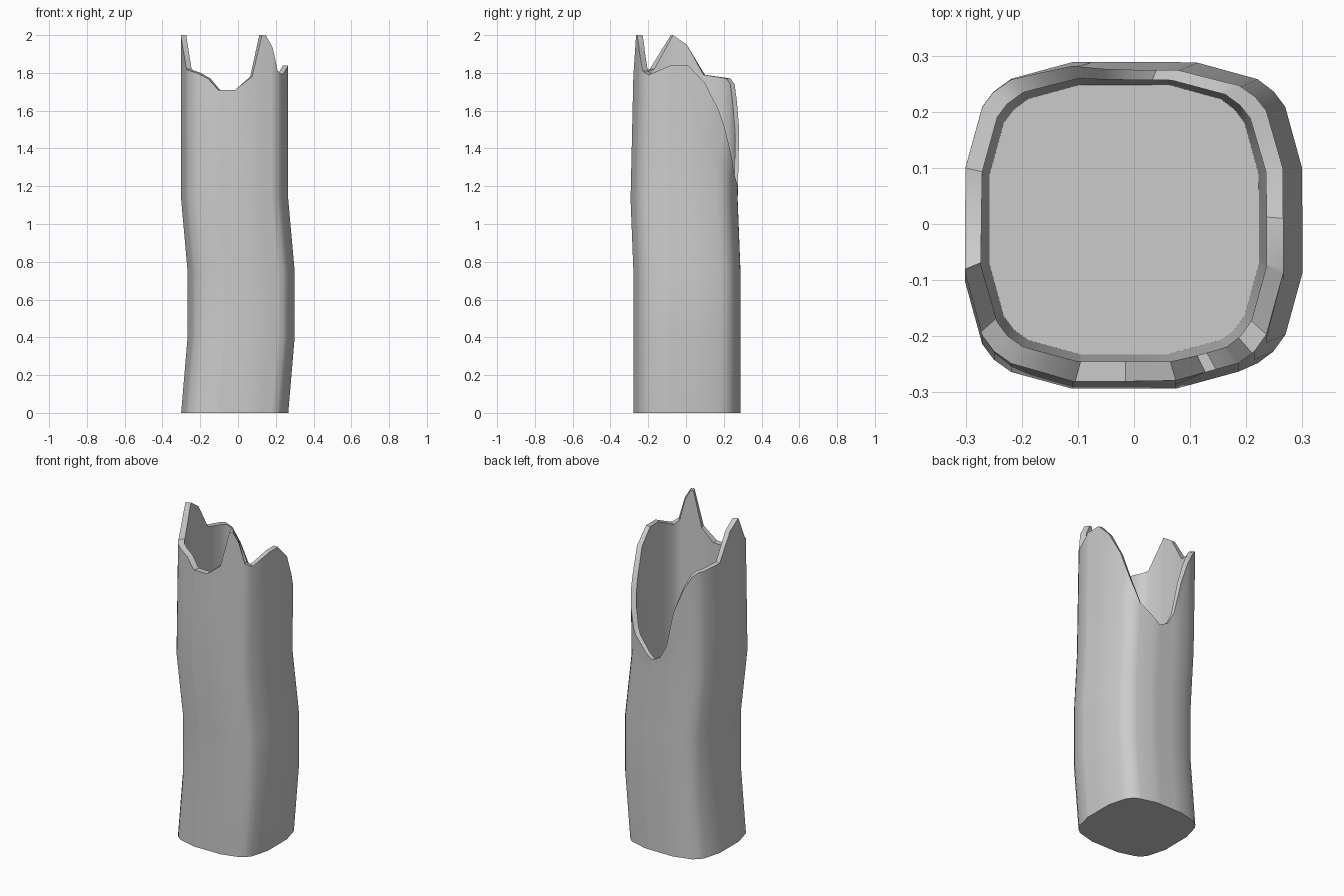
import bpy, bmesh, math

if "Cube" in bpy.data.objects:
    bpy.data.objects.remove(bpy.data.objects["Cube"])

# Rounded-square cross-section (one quarter, repeated four times)
QUARTER = [(.2835, -.093), (.2835, .093), (.253, .204), (.232, .232), (.204, .253)]
SECTION = []
for q in range(4):
    c, s = round(math.cos(q * math.pi / 2)), round(math.sin(q * math.pi / 2))
    SECTION += [(x * c - y * s, x * s + y * c) for x, y in QUARTER]

# Centre line of the outer surface: z, x offset, y offset
SPINE = [(0, -.0175, .005), (.4, .0165, .005), (.75, .0165, .005),
         (1.13, -.0175, -.01), (1.8, -.0175, .005), (2.1, -.0175, .005)]
CX, CY = -.0175, .005

# Broken rim: x, y, height, counterclockwise from the right side
RIM = [(.265, -.08, 1.84), (.265, .01, 1.84), (.265, .1, 1.75), (.245, .18, 1.6),
       (.215, .235, 1.42), (.17, .265, 1.28), (.08, .29, 1.2), (.04, .29, 1.17),
       (-.015, .29, 1.2), (-.06, .29, 1.28), (-.11, .29, 1.5), (-.17, .275, 1.65),
       (-.22, .26, 1.74), (-.25, .235, 1.77), (-.3, .1, 1.79), (-.3, 0, 1.95),
       (-.3, -.08, 2.0), (-.27, -.19, 1.82), (-.22, -.25, 1.8), (-.16, -.265, 1.77),
       (-.105, -.28, 1.71), (-.015, -.28, 1.71), (.075, -.28, 1.78), (.13, -.27, 2.0),
       (.15, -.265, 2.0), (.185, -.255, 1.94), (.215, -.235, 1.81), (.24, -.2, 1.79)]
TAU = 2 * math.pi


def angle(x, y):
    return math.atan2(y, x) % TAU


rim = sorted((angle(x - CX, y - CY), z) for x, y, z in RIM)


def lerp_table(table, t):
    for a, b in zip(table, table[1:]):
        if a[0] <= t <= b[0]:
            f = (t - a[0]) / max(b[0] - a[0], 1e-9)
            return [u + (v - u) * f for u, v in zip(a[1:], b[1:])]
    return table[-1][1:]


def rim_height(a):
    wrapped = [(rim[-1][0] - TAU, rim[-1][1])] + rim + [(rim[0][0] + TAU, rim[0][1])]
    return lerp_table(wrapped, a)[0]


def section_point(a):
    # Ray from the centre to the cross-section outline
    dx, dy = math.cos(a), math.sin(a)
    for (x1, y1), (x2, y2) in zip(SECTION, SECTION[1:] + SECTION[:1]):
        c1, c2 = dx * y1 - dy * x1, dx * y2 - dy * x2
        if c1 <= 1e-9 and c2 >= -1e-9 and dx * (x1 + x2) + dy * (y1 + y2) > 0:
            f = c1 / (c1 - c2) if abs(c1 - c2) > 1e-9 else 0
            return x1 + (x2 - x1) * f, y1 + (y2 - y1) * f


# Columns at every corner of the outline and every rim break
angles = []
for a in [r[0] for r in rim] + [angle(*p) for p in SECTION]:
    if all(abs(a - b) > .015 for b in angles):
        angles.append(a)
angles.sort()

bm = bmesh.new()
columns = []
for a in angles:
    px, py = section_point(a)
    top = rim_height(a)
    heights = [0, .4, .75, 1.13, (top + 1.13) / 2 if top < 1.8 else 1.8, top + 1e-6]
    col = []
    for z in heights:
        ox, oy = lerp_table(SPINE, z)
        col.append(bm.verts.new((px + ox, py + oy, min(z, 2))))
    # Straight, slightly tapering hollow
    for z in (top, .02):
        k = (.24 + .0135 * z / 1.8) / .2835
        col.append(bm.verts.new((px * k + CX, py * k + CY + .003, z)))
    columns.append(col)

for c1, c2 in zip(columns, columns[1:] + columns[:1]):
    for i in range(len(c1) - 1):
        bm.faces.new((c1[i], c2[i], c2[i + 1], c1[i + 1]))
bm.faces.new([c[0] for c in reversed(columns)])
bm.faces.new([c[-1] for c in columns])
bmesh.ops.recalc_face_normals(bm, faces=bm.faces)

mesh = bpy.data.meshes.new("broken_trunk")
bm.to_mesh(mesh)
bm.free()
trunk = bpy.data.objects.new("broken_trunk", mesh)
bpy.context.collection.objects.link(trunk)
bpy.context.view_layer.objects.active = trunk
trunk.select_set(True)
bpy.ops.object.shade_smooth_by_angle(angle=math.radians(35))
